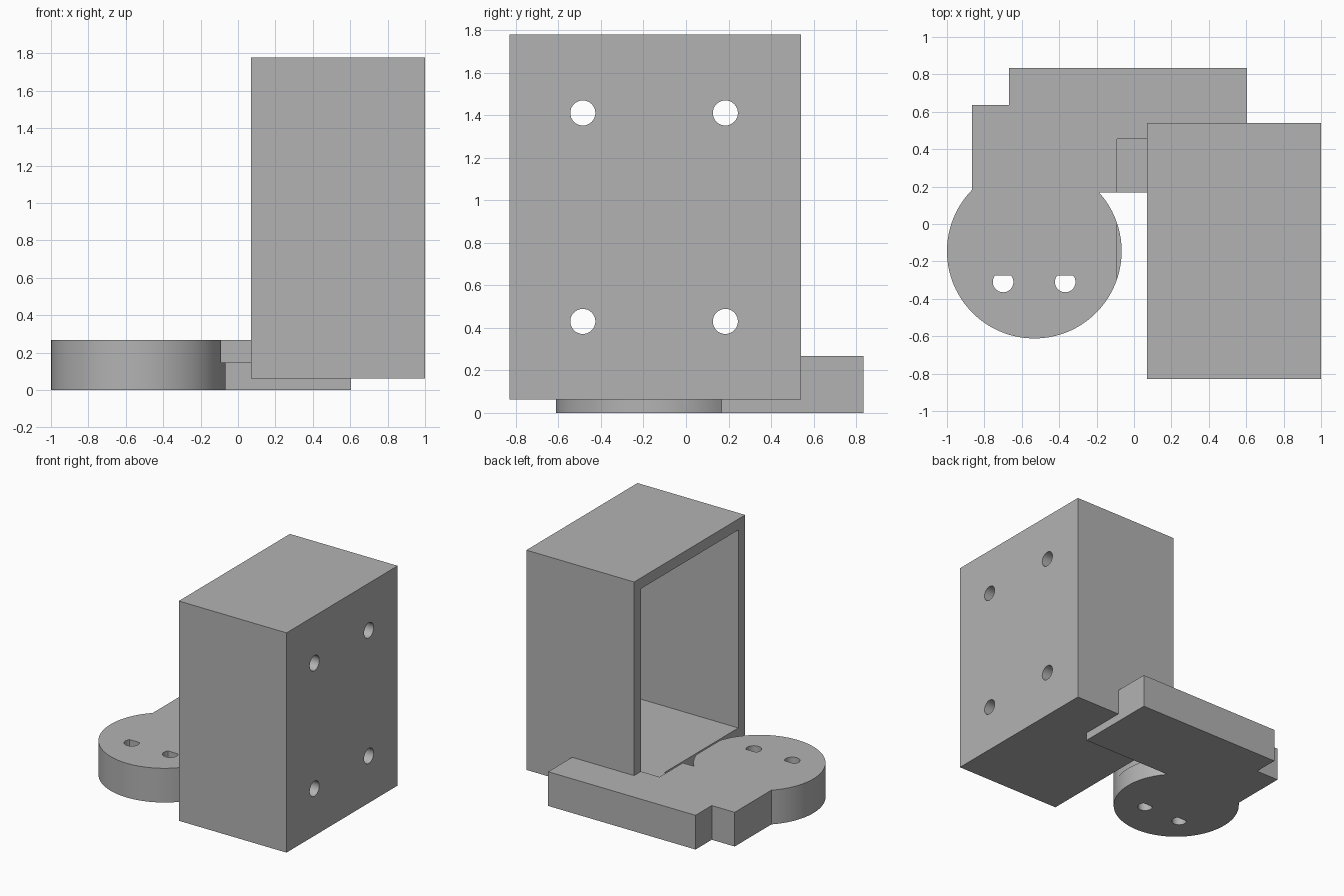
import bpy
import bmesh
from math import asin, acos, cos, sin, pi
from mathutils import Matrix, Vector

old = bpy.data.objects.get("Cube")
if old:
    bpy.data.objects.remove(old, do_unlink=True)

grey = bpy.data.materials.new("plain grey")
grey.use_nodes = True
colour = (0.45, 0.45, 0.45, 1)
grey.diffuse_color = colour
grey.node_tree.nodes["Principled BSDF"].inputs["Base Color"].default_value = colour


def prism(name, outline, low, high, matrix=Matrix()):
    """Extrude a flat outline from low to high along local z."""
    bm = bmesh.new()
    face = bm.faces.new([bm.verts.new((x, y, low)) for x, y in outline])
    top = bmesh.ops.extrude_face_region(bm, geom=[face])["geom"]
    moved = [v for v in top if isinstance(v, bmesh.types.BMVert)]
    bmesh.ops.translate(bm, verts=moved, vec=(0, 0, high - low))
    bmesh.ops.recalc_face_normals(bm, faces=bm.faces)
    bmesh.ops.transform(bm, matrix=matrix, verts=bm.verts)
    mesh = bpy.data.meshes.new(name)
    bm.to_mesh(mesh)
    bm.free()
    mesh.materials.append(grey)
    obj = bpy.data.objects.new(name, mesh)
    bpy.context.collection.objects.link(obj)
    return obj


def block(name, low, high):
    (x0, y0, z0), (x1, y1, z1) = low, high
    return prism(name, [(x0, y0), (x1, y0), (x1, y1), (x0, y1)], z0, z1)


def arc(cx, cy, radius, start, end, steps):
    angles = [start + (end - start) * i / steps for i in range(steps + 1)]
    return [(cx + radius * cos(a), cy + radius * sin(a)) for a in angles]


def combine(target, tool, operation):
    """Apply a boolean and discard the tool."""
    tool.hide_render = True
    mod = target.modifiers.new(operation.lower(), "BOOLEAN")
    mod.operation, mod.object, mod.solver = operation, tool, "EXACT"
    bpy.context.view_layer.objects.active = target
    bpy.ops.object.modifier_apply(modifier=mod.name)
    bpy.data.objects.remove(tool, do_unlink=True)


# Box body and the cavity that opens toward -x
wall = 0.085
box_low, box_high = Vector((0.07, -0.83, 0.063)), Vector((1, 0.54, 1.778))
thick = Vector((wall, wall, wall))
body = block("box_with_mounting_plate", box_low, box_high)
inner_low, inner_high = box_low + thick, box_high - thick
inner_low.x = -0.09

# Mounting plate: round pad joined to a stepped arm
cx, cy, radius = -0.533, -0.145, 0.467
arm_front, arm_left = 0.168, -0.865
start = asin((arm_front - cy) / radius)
end = acos((arm_left - cx) / radius) - 2 * pi
outline = arc(cx, cy, radius, start, end, 72)
outline += [(arm_left, 0.635), (-0.667, 0.635), (-0.667, 0.835),
            (0.605, 0.835), (0.605, arm_front)]
combine(body, prism("plate", outline, 0, 0.267), "UNION")
combine(body, block("cavity", inner_low, inner_high), "DIFFERENCE")

# D-shaped holes through the round pad
r = 0.055
flat = asin(0.035 / r)
for x in (-0.7, -0.368):
    hole = arc(x, -0.31, r, pi - flat, 2 * pi + flat, 28)
    combine(body, prism("pad_hole", hole, -0.1, 0.4), "DIFFERENCE")

# Four screw holes through the closed side wall
along_x = Matrix(((0, 0, 1, 0), (1, 0, 0, 0), (0, 1, 0, 0), (0, 0, 0, 1)))
for y in (-0.485, 0.185):
    for z in (0.43, 1.41):
        hole = arc(y, z, 0.059, 0, 2 * pi, 32)[:-1]
        combine(body, prism("wall_hole", hole, 0.8, 1.1, along_x), "DIFFERENCE")

bpy.ops.object.select_all(action="DESELECT")
body.select_set(True)
bpy.context.view_layer.objects.active = body
bpy.ops.object.shade_smooth_by_angle(angle=pi / 6)
